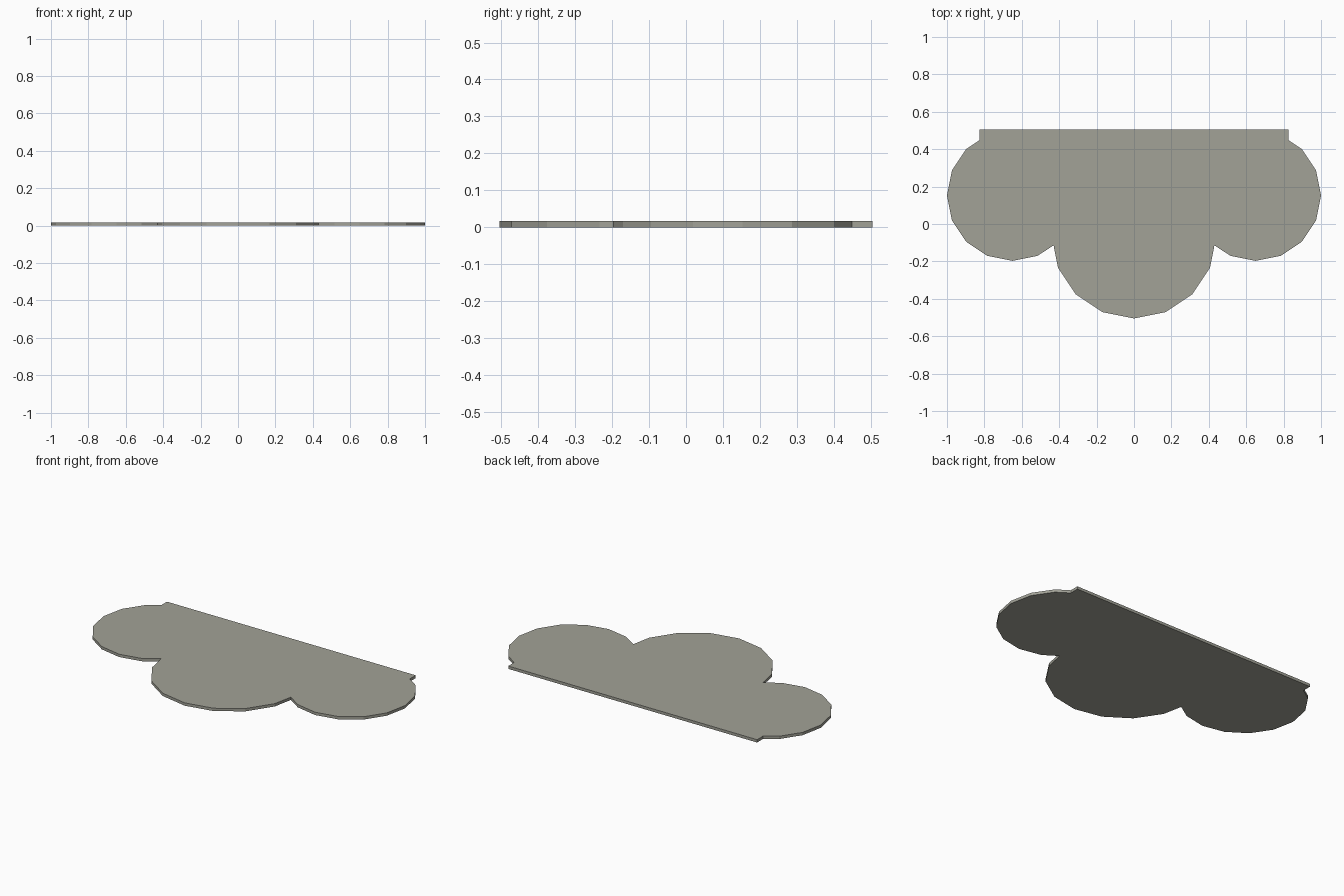
import bpy, bmesh
from math import sin, cos, radians

if "Cube" in bpy.data.objects:
    bpy.data.objects.remove(bpy.data.objects["Cube"])

THICK = 0.017
BACK = 0.505


def arc(cx, cy, r, first, last):
    """Points of a 16-sided circle between two step numbers."""
    return [(cx + r * cos(radians(22.5 * i)), cy + r * sin(radians(22.5 * i)))
            for i in range(first, last + 1)]


# Right half of the outline: middle lobe, notch, side lobe, straight back edge
half = arc(0, -0.065, 0.44, 12, 15)
half += [(0.43, -0.114)]
half += arc(0.65, 0.153, 0.35, 11, 18)
half += [(0.825, 0.449), (0.825, BACK)]

# Mirror to the left half, skipping the shared front point
outline = half + [(-x, y) for x, y in reversed(half[1:])]

# Flat plate extruded upward
bm = bmesh.new()
face = bm.faces.new([bm.verts.new((x, y, 0)) for x, y in outline])
top = bmesh.ops.extrude_face_region(bm, geom=[face], use_keep_orig=True)
bmesh.ops.translate(bm, vec=(0, 0, THICK),
                    verts=[v for v in top["geom"] if isinstance(v, bmesh.types.BMVert)])
bmesh.ops.recalc_face_normals(bm, faces=bm.faces)
mesh = bpy.data.meshes.new("scalloped_plate")
bm.to_mesh(mesh)
bm.free()
bpy.context.collection.objects.link(bpy.data.objects.new("scalloped_plate", mesh))

# Dark warm grey
stone = bpy.data.materials.new("warm_grey")
stone.diffuse_color = (0.36, 0.36, 0.31, 1)
stone.use_nodes = True
stone.node_tree.nodes["Principled BSDF"].inputs["Base Color"].default_value = stone.diffuse_color
mesh.materials.append(stone)
